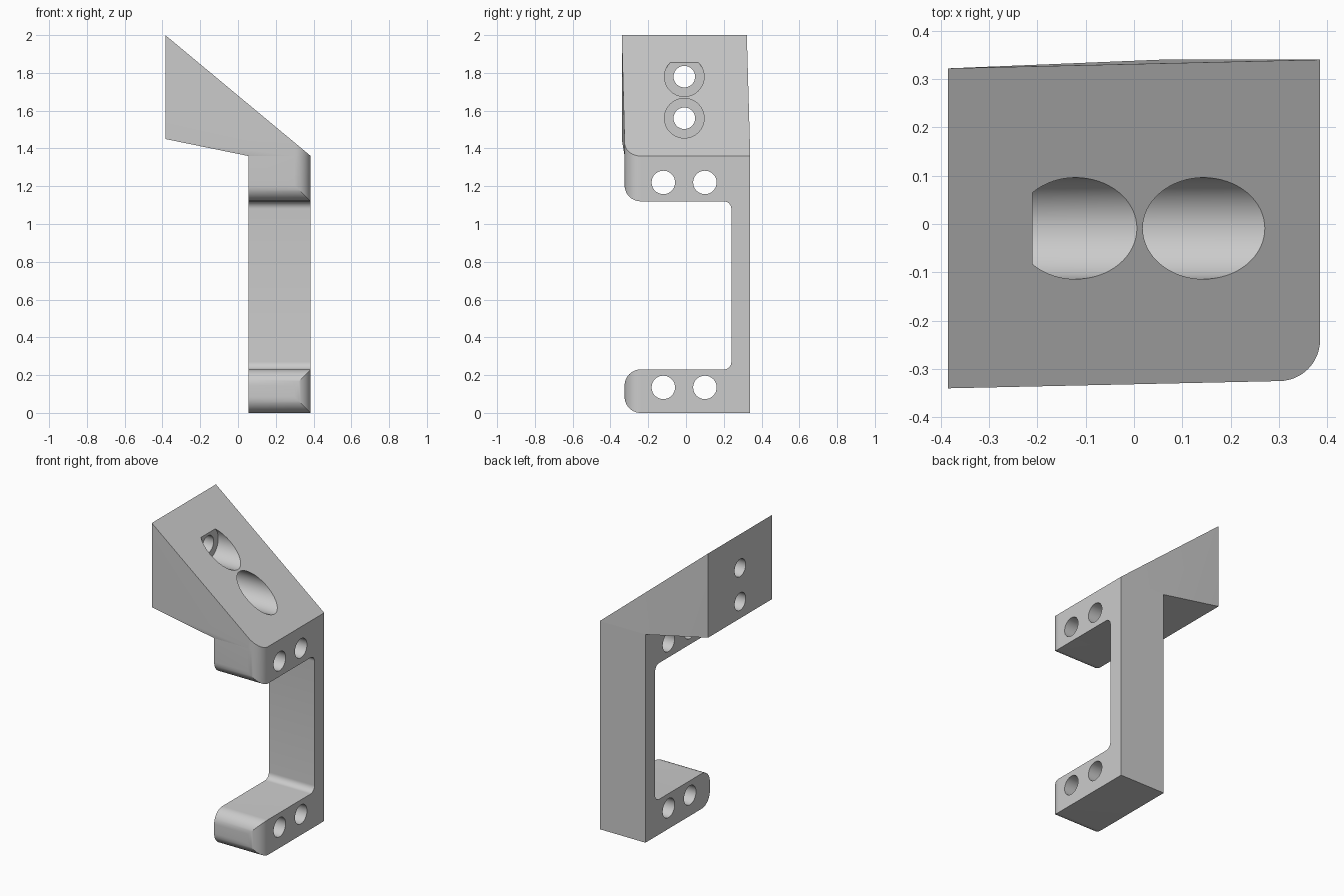
import bpy, bmesh
from math import sin, cos, pi
from mathutils import Matrix, Vector

cube = bpy.data.objects.get("Cube")
if cube:
    bpy.data.objects.remove(cube, do_unlink=True)

grey = bpy.data.materials.new("plain grey")
grey.use_nodes = True
colour = (0.6, 0.6, 0.6, 1)
grey.diffuse_color = colour
grey.node_tree.nodes["Principled BSDF"].inputs["Base Color"].default_value = colour

X0, X1, XL = 0.055, 0.385, -0.385      # bracket sides, head end
YF, YB = -0.325, 0.34                  # bracket front and back
TOP, PEAK = 1.36, 2.0                  # bracket top, head peak
R = 0.085                              # outer rounding


def arc(cx, cy, r, start, end, n=12):
    steps = [start + (end - start) * i / n for i in range(n + 1)]
    return [(cx + r * cos(a * pi / 180), cy + r * sin(a * pi / 180)) for a in steps]


def make(name, bm):
    bmesh.ops.recalc_face_normals(bm, faces=bm.faces)
    mesh = bpy.data.meshes.new(name)
    bm.to_mesh(mesh)
    bm.free()
    mesh.materials.append(grey)
    ob = bpy.data.objects.new(name, mesh)
    bpy.context.collection.objects.link(ob)
    return ob


def prism(name, points, move):
    """Extrude a closed outline of 3D points along a vector."""
    bm = bmesh.new()
    face = bm.faces.new([bm.verts.new(p) for p in points])
    out = bmesh.ops.extrude_face_region(bm, geom=[face])["geom"]
    bmesh.ops.translate(bm, vec=move, verts=[v for v in out if isinstance(v, bmesh.types.BMVert)])
    if face.is_valid and any(len(e.link_faces) > 2 for e in face.edges):
        bm.faces.remove(face)
    return make(name, bm)


def bore(y, z, r, xa, xb):
    """Cylinder cutter along x."""
    bm = bmesh.new()
    place = Matrix.Translation(((xa + xb) / 2, y, z)) @ Matrix.Rotation(pi / 2, 4, "Y")
    bmesh.ops.create_cone(bm, cap_ends=True, segments=64, radius1=r, radius2=r,
                          depth=xb - xa, matrix=place)
    return make("cutter", bm)


def cut(ob, cutters):
    """Subtract cutters, then open the hidden joint between the two parts."""
    for c in cutters:
        m = ob.modifiers.new("cut", "BOOLEAN")
        m.operation, m.solver, m.object = "DIFFERENCE", "EXACT", c
    bpy.context.view_layer.update()
    deps = bpy.context.evaluated_depsgraph_get()
    mesh = bpy.data.meshes.new_from_object(ob.evaluated_get(deps))
    ob.modifiers.clear()
    ob.data = mesh
    for c in cutters:
        bpy.data.objects.remove(c, do_unlink=True)
    bm = bmesh.new()
    bm.from_mesh(mesh)
    joint = [f for f in bm.faces if all(abs(v.co.z - TOP) < 1e-4 for v in f.verts)]
    bmesh.ops.delete(bm, geom=joint, context="FACES")
    bm.to_mesh(mesh)
    bm.free()
    bpy.ops.object.select_all(action="DESELECT")
    bpy.context.view_layer.objects.active = ob
    ob.select_set(True)
    bpy.ops.object.shade_smooth_by_angle(angle=pi / 7)


# C-shaped bracket with rounded arm tips and inner fillets
f = 0.04
low, high, spine = 0.23, 1.12, 0.24
side = [(YB, 0), (YB, TOP), (YF, TOP)]
side += arc(YF + R, high + R, R, 180, 270)
side += arc(spine - f, high - f, f, 90, 0, 8)
side += arc(spine - f, low + f, f, 0, -90, 8)
side += arc(YF + R, low - R, R, 90, 180)
side += arc(YF + R, R, R, 180, 270)
bracket = prism("bracket", [(X0, y, z) for y, z in side], Vector((X1 - X0, 0, 0)))

# Vertical rounding of the front corner, and two screw holes per arm
corner = arc(X1 - R, YF + R, R, -90, 0)
outside = corner + [(X1 + 0.1, YF + R), (X1 + 0.1, YF - 0.1), (X1 - R, YF - 0.1)]
cutters = [prism("cutter", [(x, y, -0.1) for x, y in outside], Vector((0, 0, 1.6)))]
cutters += [bore(y, z, 0.062, -0.1, 0.6) for y in (-0.12, 0.1) for z in (0.135, 1.22)]
cut(bracket, cutters)

# Sloped head leaning out past the bracket
slope = (PEAK - TOP) / (X1 - XL)
points = [(XL, y, z) for y in (-0.34, 0.322) for z in (1.45, PEAK)]
points += [(X0, YF, TOP), (X0, YB, TOP), (X1, YB, TOP)]
for x, y in corner:
    points.append((x, y, TOP))
    if x < X1 - 1e-4:
        points.append((x, y, TOP + slope * (X1 - x)))
bm = bmesh.new()
for p in points:
    bm.verts.new(p)
bmesh.ops.convex_hull(bm, input=bm.verts)
bmesh.ops.dissolve_limit(bm, angle_limit=0.005, verts=bm.verts, edges=bm.edges)
head = make("sloped_head", bm)

# Counterbored screw holes through the head
cutters = []
for z in (1.78, 1.56):
    cutters += [bore(-0.009, z, 0.105, -0.21, 0.8), bore(-0.009, z, 0.057, -0.6, 0.7)]
cut(head, cutters)
